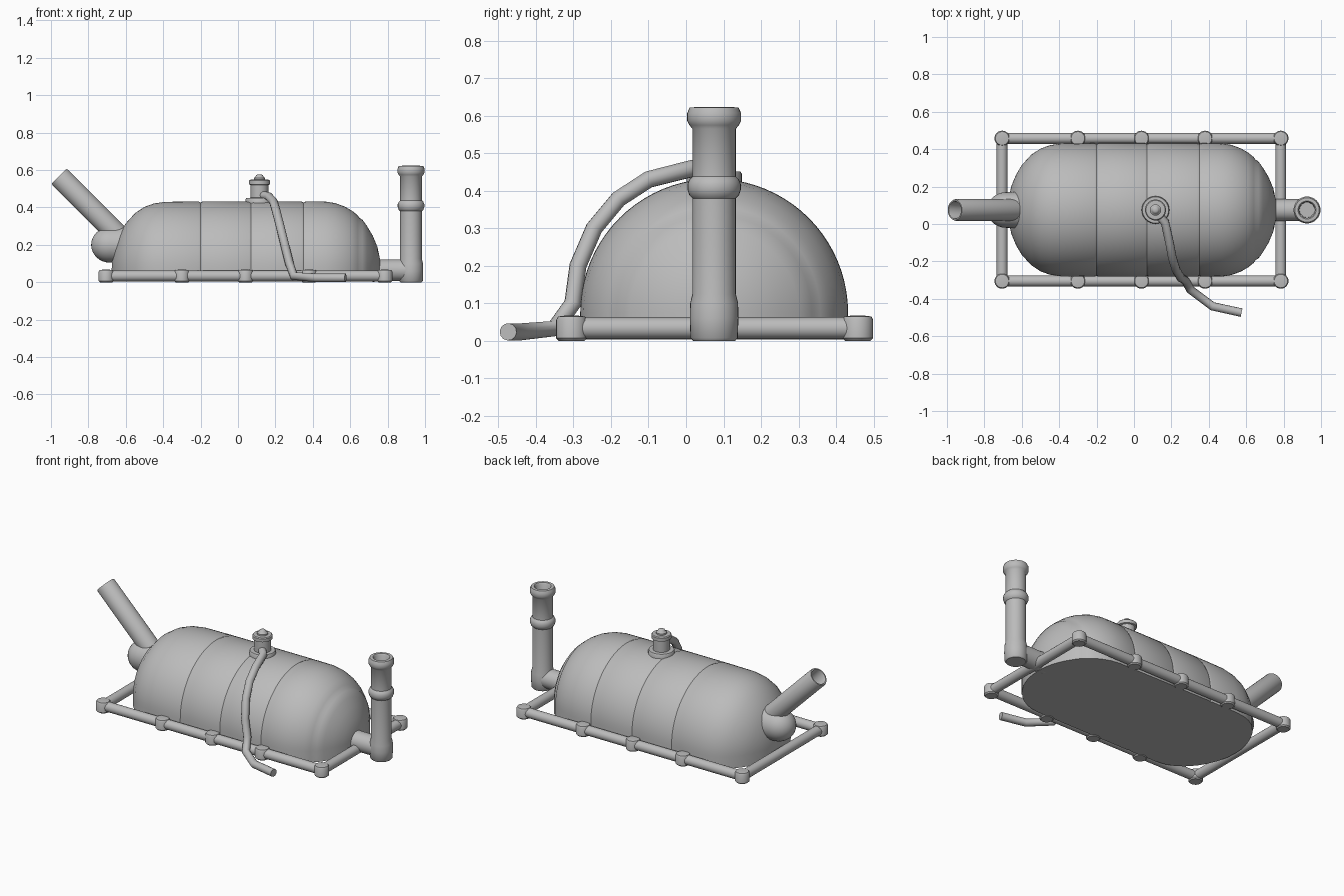
import bpy, bmesh, math
from mathutils import Vector

cube = bpy.data.objects.get("Cube")
if cube:
    bpy.data.objects.remove(cube, do_unlink=True)

grey = bpy.data.materials.new("plain grey")
grey.use_nodes = True
grey.diffuse_color = (0.5, 0.5, 0.5, 1)
grey.node_tree.nodes["Principled BSDF"].inputs["Base Color"].default_value = (0.5, 0.5, 0.5, 1)

MID = 0.075  # y of the tank axis


def finish(bm, name, angle=40):
    bmesh.ops.remove_doubles(bm, verts=bm.verts, dist=0.0002)
    bmesh.ops.recalc_face_normals(bm, faces=bm.faces)
    mesh = bpy.data.meshes.new(name)
    bm.to_mesh(mesh)
    bm.free()
    obj = bpy.data.objects.new(name, mesh)
    mesh.materials.append(grey)
    bpy.context.collection.objects.link(obj)
    bpy.ops.object.select_all(action='DESELECT')
    obj.select_set(True)
    bpy.context.view_layer.objects.active = obj
    bpy.ops.object.shade_smooth_by_angle(angle=math.radians(angle))
    return obj


def lathe(name, profile, origin, axis=(0, 0, 1), sides=32):
    """Spin (radius, distance) points about an axis and cap both ends."""
    bm = bmesh.new()
    turn = Vector(axis).to_track_quat('Z', 'Y')
    rings = []
    for r, t in profile:
        ring = []
        for i in range(sides):
            a = math.tau * i / sides
            p = Vector((r * math.cos(a), r * math.sin(a), t))
            ring.append(bm.verts.new(turn @ p + Vector(origin)))
        rings.append(ring)
    for lo, hi in zip(rings, rings[1:]):
        for i in range(sides):
            j = (i + 1) % sides
            bm.faces.new((lo[i], lo[j], hi[j], hi[i]))
    bm.faces.new(rings[0])
    bm.faces.new(rings[-1])
    return finish(bm, name)


def tube(name, start, end, r):
    d = Vector(end) - Vector(start)
    return lathe(name, [(r, 0), (r, d.length)], start, d, 20)


def tank():
    # Half-round body with shallow grooves and stepped rounded ends
    profile = [(-0.675, 0.001), (-0.672, 0.06), (-0.655, 0.13), (-0.63, 0.19),
               (-0.6, 0.24), (-0.55, 0.295), (-0.5, 0.328), (-0.45, 0.346), (-0.39, 0.355)]
    for x in (-0.2, 0.07, 0.35):
        profile += [(x - 0.012, 0.357), (x, 0.352), (x + 0.012, 0.357)]
    profile += [(0.47, 0.356), (0.52, 0.348), (0.57, 0.33), (0.61, 0.307), (0.64, 0.283),
                (0.65, 0.268), (0.665, 0.26), (0.69, 0.225), (0.72, 0.175), (0.745, 0.115),
                (0.758, 0.055), (0.76, 0.001)]
    bm = bmesh.new()
    rows = []
    steps = 40
    for x, r in profile:
        arc = [(MID + r * math.cos(math.pi * i / steps), MID + r * math.sin(math.pi * i / steps))
               for i in range(steps + 1)]
        arc = [(arc[0][0], 0.004)] + arc + [(arc[-1][0], 0.004)]
        rows.append([bm.verts.new((x, y, z)) for y, z in arc])
    for a, b in zip(rows, rows[1:]):
        for i in range(steps + 2):
            bm.faces.new((a[i], a[i + 1], b[i + 1], b[i]))
        bm.faces.new((a[0], b[0], b[-1], a[-1]))  # flat underside
    for end in (rows[0], rows[-1]):
        bm.faces.new(end)
    finish(bm, "tank_body", 35)


tank()

# Base frame of tubes with rounded joints
LEFT, RIGHT, FRONT, BACK, FZ = 0.785, -0.705, -0.305, 0.458, 0.034
joint = [(0.034, 0), (0.041, 0.007), (0.041, 0.056), (0.036, 0.065), (0.02, 0.067)]
for side, y in (("front", FRONT), ("back", BACK)):
    tube(side + "_frame_tube", (RIGHT, y, FZ), (LEFT, y, FZ), 0.029)
    for i, x in enumerate((RIGHT, -0.3, 0.04, 0.38, LEFT)):
        lathe(f"{side}_frame_joint_{i + 1}", joint, (x, y, 0), sides=24)
for side, x in (("left", LEFT), ("right", RIGHT)):
    tube(side + "_frame_tube", (x, FRONT, FZ), (x, BACK, FZ), 0.029)

# Upright hollow chimney and its connecting pipe
lathe("chimney", [(0.056, 0), (0.063, 0.008), (0.065, 0.06), (0.064, 0.1), (0.058, 0.125),
                  (0.058, 0.38), (0.066, 0.388), (0.071, 0.402), (0.071, 0.418), (0.066, 0.43),
                  (0.058, 0.438), (0.058, 0.565), (0.066, 0.575), (0.072, 0.587), (0.072, 0.607),
                  (0.065, 0.622), (0.048, 0.623), (0.042, 0.615), (0.04, 0.48)],
      (0.925, MID, 0))
lathe("chimney_connector", [(0.062, 0), (0.058, 0.05), (0.058, 0.2)], (0.72, MID, 0.064), (1, 0, 0))

# Slanted hollow spout and its rounded socket
lathe("slanted_pipe", [(0.058, 0), (0.058, 0.485), (0.054, 0.494), (0.047, 0.494),
                       (0.044, 0.488), (0.044, 0.3)],
      (-0.608, MID, 0.218), (-1, 0, 1))
socket = [(0.095 * math.cos(a), 0.1 * math.sin(a))
          for a in (math.pi / 2 * i / 8 for i in range(8))]
lathe("pipe_socket", [(0.1, -0.12)] + socket + [(0.002, 0.1)], (-0.685, MID, 0.2), (-1, 0, 0))

# Valve on top of the tank
lathe("valve", [(0.074, 0), (0.074, 0.03), (0.07, 0.036), (0.047, 0.037), (0.047, 0.105),
                (0.056, 0.108), (0.056, 0.128), (0.051, 0.133), (0.03, 0.134), (0.03, 0.143),
                (0.022, 0.148), (0.018, 0.157), (0.01, 0.162)],
      (0.115, MID, 0.415))

# Hose draped over the front of the tank
path = [(0.12, 0.06, 0.468), (0.165, 0.01, 0.458), (0.19, -0.1, 0.43), (0.205, -0.18, 0.378),
        (0.225, -0.245, 0.3), (0.25, -0.288, 0.2), (0.275, -0.302, 0.1),
        (0.3, -0.35, 0.033), (0.42, -0.44, 0.024), (0.575, -0.474, 0.024)]
curve = bpy.data.curves.new("hose", 'CURVE')
curve.dimensions = '3D'
curve.bevel_depth = 0.023
curve.bevel_resolution = 4
curve.use_fill_caps = True
spline = curve.splines.new('POLY')
spline.points.add(len(path) - 1)
for point, co in zip(spline.points, path):
    point.co = (*co, 1)
spline.use_smooth = True
curve.materials.append(grey)
hose = bpy.data.objects.new("hose", curve)
bpy.context.collection.objects.link(hose)
